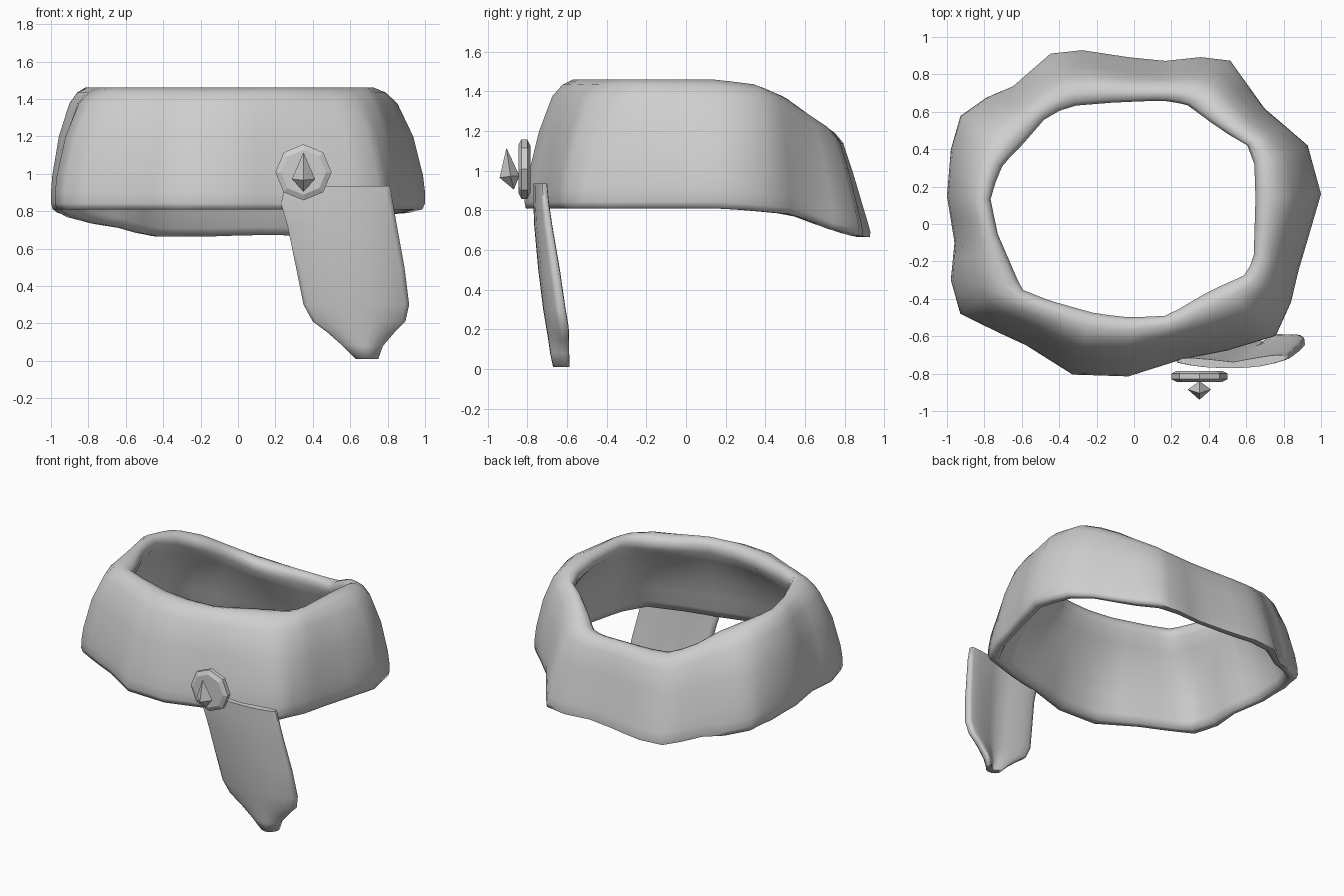
import bpy, bmesh, math

if "Cube" in bpy.data.objects:
    bpy.data.objects.remove(bpy.data.objects["Cube"])

cloth = bpy.data.materials.new("light grey")
cloth.diffuse_color = (0.62, 0.62, 0.62, 1)
cloth.use_nodes = True
cloth.node_tree.nodes["Principled BSDF"].inputs["Base Color"].default_value = cloth.diffuse_color


def make(name, verts, faces, smooth):
    me = bpy.data.meshes.new(name)
    me.from_pydata(verts, [], faces)
    bm = bmesh.new()
    bm.from_mesh(me)
    bmesh.ops.recalc_face_normals(bm, faces=bm.faces)
    bm.to_mesh(me)
    bm.free()
    ob = bpy.data.objects.new(name, me)
    bpy.context.collection.objects.link(ob)
    me.materials.append(cloth)
    if smooth:
        bpy.ops.object.select_all(action='DESELECT')
        ob.select_set(True)
        bpy.context.view_layer.objects.active = ob
        bpy.ops.object.shade_smooth_by_angle(angle=math.radians(smooth))
    return ob


def lerp_table(x, table):
    """Piecewise linear lookup."""
    if x <= table[0][0]:
        return table[0][1]
    for (a, fa), (b, fb) in zip(table, table[1:]):
        if x <= b:
            return fa + (fb - fa) * (x - a) / (b - a)
    return table[-1][1]


# cowl: lumpy outer hem outline and neck opening outline, seen from above
CX, CY = -0.04, 0.08
hem = [(1, .16), (.93, .42), (.7, .62), (.52, .88), (.36, .9), (.17, .88), (-.02, .9),
       (-.28, .94), (-.45, .92), (-.65, .74), (-.79, .68), (-.93, .58), (-.98, .4),
       (-1, .15), (-.96, -.1), (-.98, -.3), (-.93, -.48), (-.73, -.58), (-.58, -.65),
       (-.33, -.81), (-.03, -.82), (.25, -.73), (.5, -.68), (.76, -.6), (.84, -.42), (.88, -.25)]
neck = [(.65, .15), (.64, .4), (.47, .5), (.28, .64), (.15, .66), (-.1, .65), (-.35, .63),
        (-.47, .57), (-.6, .42), (-.7, .32), (-.77, .15), (-.73, -.05), (-.6, -.35),
        (-.45, -.41), (-.2, -.48), (-.02, -.5), (.18, -.49), (.4, -.36), (.6, -.27), (.64, -.18)]


def hit(poly, a):
    """Point where a ray at angle a leaves the outline."""
    dx, dy = math.cos(a), math.sin(a)
    for (x0, y0), (x1, y1) in zip(poly, poly[1:] + poly[:1]):
        ex, ey, px, py = x1 - x0, y1 - y0, x0 - CX, y0 - CY
        den = dx * ey - dy * ex
        if abs(den) < 1e-9:
            continue
        r = (px * ey - py * ex) / den
        s = (px * dy - py * dx) / den
        if r > 0 and -1e-6 <= s <= 1 + 1e-6:
            return CX + r * dx, CY + r * dy


angles = sorted(math.atan2(y - CY, x - CX) % math.tau for x, y in hem)
angles = [v for a, b in zip(angles, angles[1:] + [angles[0] + math.tau]) for v in (a, (a + b) / 2)]

# wall section: (0 = hem outline .. 1 = neck outline, 0 = hem height .. 1 = rim height)
section = [(.04, 0), (0, .05), (.0, .14), (.03, .28), (.18, .6), (.42, .87), (.6, .96), (.78, 1),
           (.93, .985), (1, .93), (.97, .86), (.77, .74), (.48, .5), (.31, .25), (.24, .08), (.19, 0)]
hem_z = [(.2, .81), (.55, .78), (.8, .69), (.92, .665)]
rim_z = [(.15, 1.46), (.35, 1.435), (.5, 1.37), (.65, 1.26), (.72, 1.2)]

verts, faces = [], []
n, m = len(angles), len(section)
for a in angles:
    (ox, oy), (ix, iy) = hit(hem, a), hit(neck, a)
    z0 = lerp_table(oy, hem_z)
    z1 = lerp_table(oy + .78 * (iy - oy), rim_z)
    s = math.sin(a)
    lean = .17 * s * s if s > 0 else .07 * s * s    # back and front lean in more than the sides
    for t, h in section:
        t = t + lean * math.sin(math.pi * h) ** .8 if 0 < h < .99 else t
        t = min(t, 1)
        verts.append((ox + t * (ix - ox), oy + t * (iy - oy), z0 + h * (z1 - z0)))
for i in range(n):
    for j in range(m):
        k, l = (i + 1) % n, (j + 1) % m
        faces.append((i * m + j, k * m + j, k * m + l, i * m + l))
make("cowl", verts, faces, 80)

# hanging scarf tail: rows of (z, left x, right x, front y, back y), crescent section
rows = [(.935, .25, .81, -.77, -.69), (.84, .23, .83, -.77, -.68), (.72, .265, .85, -.765, -.66),
        (.5, .31, .89, -.745, -.62), (.3, .35, .915, -.72, -.59), (.21, .40, .895, -.705, -.575),
        (.15, .48, .835, -.695, -.575), (.08, .56, .775, -.685, -.575), (.01, .63, .75, -.67, -.575)]
us = [-1, -.92, -.75, -.5, -.25, 0, .25, .5, .75, .92, 1]
verts, faces = [], []
for z, xl, xr, yf, yb in rows:
    c, w, d = (xl + xr) / 2, (xr - xl) / 2, yb - yf
    for u in us:                                    # convex front, right edge set back
        verts.append((c + u * w, yf + d * (.45 * abs(u) ** 2.5 + .12 * u * abs(u)), z))
    for u in reversed(us):                          # hollow back with a centre groove
        y = yb - d * (.3 * (1 - u * u) + .18 * math.exp(-(u / .25) ** 2) + .12 * (1 - u))
        y -= d * .15 * max(0, abs(u) - .85) / .15   # rounded side edges
        verts.append((c + u * w * .98, y, z))
p = 2 * len(us)
for r in range(len(rows) - 1):
    for j in range(p):
        l = (j + 1) % p
        faces.append((r * p + j, r * p + l, (r + 1) * p + l, (r + 1) * p + j))
last = (len(rows) - 1) * p
for base in (0, last):                              # end caps
    for j in range(len(us) - 1):
        faces.append((base + j, base + j + 1, base + p - 2 - j, base + p - 1 - j))
make("scarf_tail", verts, faces, 80)

# brooch disc: bevelled octagon
verts, faces = [], []
rings = [(.12, -.785), (.15, -.80), (.15, -.83), (.12, -.845)]
for r, y in rings:
    for k in range(8):
        a = k * math.tau / 8
        verts.append((.35 + r * math.cos(a), y, 1.008 + r * math.sin(a)))
for i in range(3):
    for k in range(8):
        l = (k + 1) % 8
        faces.append((i * 8 + k, i * 8 + l, i * 8 + 8 + l, i * 8 + 8 + k))
faces += [tuple(range(8)), tuple(range(24, 32))]
make("brooch_disc", verts, faces, 0)

# brooch gem: tilted four-sided double pyramid
verts = [(.35, -.905, 1.115), (.288, -.885, .972), (.35, -.94, .965),
         (.412, -.885, .972), (.35, -.84, .975), (.35, -.868, .905)]
faces = [f for k in range(4) for f in ((0, 1 + k, 1 + (k + 1) % 4), (5, 1 + (k + 1) % 4, 1 + k))]
make("brooch_gem", verts, faces, 0)
